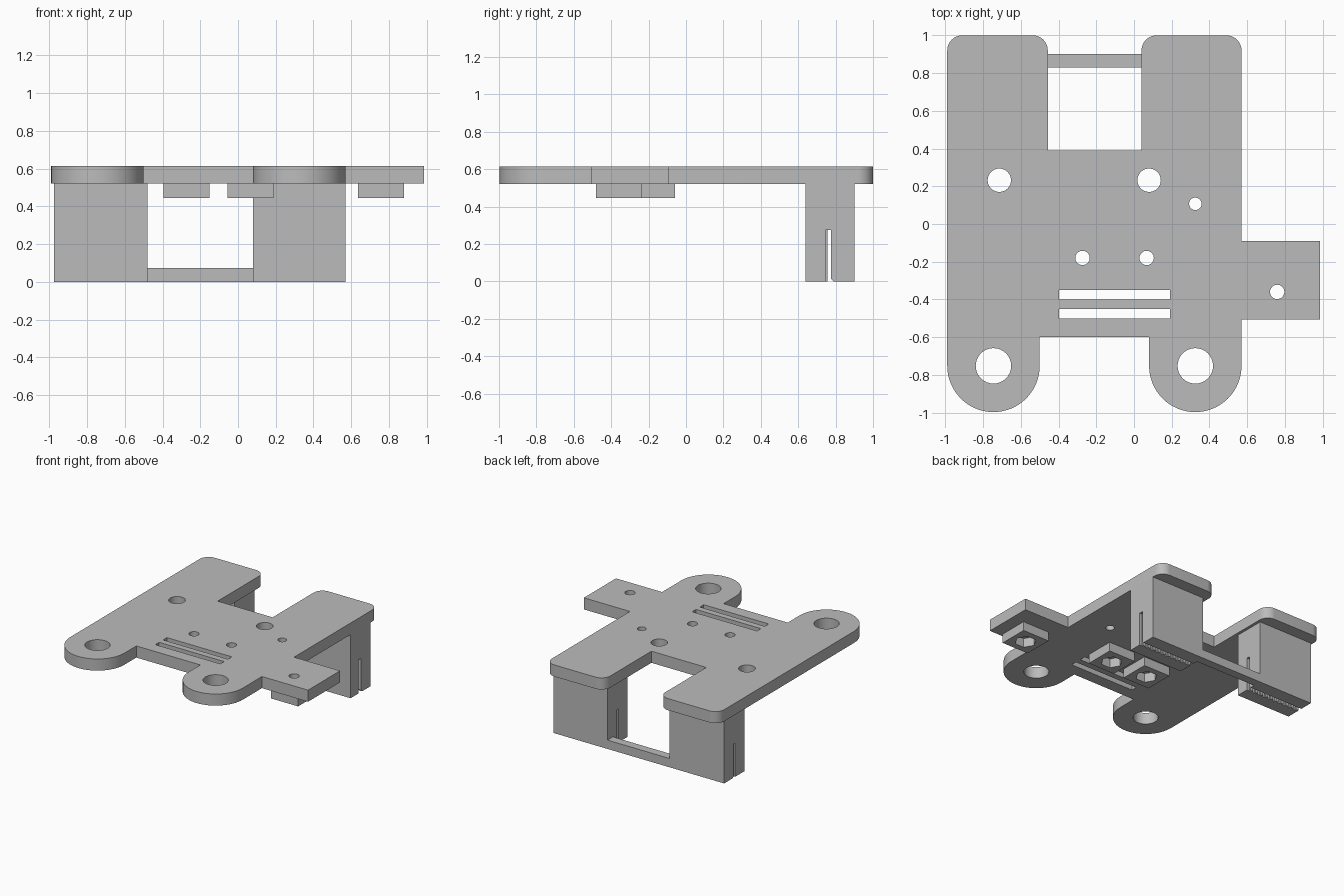
import bpy, bmesh, math
from mathutils import Matrix, Vector

if "Cube" in bpy.data.objects:
    bpy.data.objects.remove(bpy.data.objects["Cube"], do_unlink=True)

grey = bpy.data.materials.new("plain grey")
grey.use_nodes = True
grey.diffuse_color = (0.5, 0.5, 0.5, 1)
grey.node_tree.nodes["Principled BSDF"].inputs["Base Color"].default_value = (0.5, 0.5, 0.5, 1)


def arc(cx, cy, r, start, end, n=12):
    steps = [math.radians(start + (end - start) * i / n) for i in range(n + 1)]
    return [(cx + r * math.cos(a), cy + r * math.sin(a)) for a in steps]


def circle(cx, cy, r, n=32):
    return arc(cx, cy, r, 0, 360, n)[:-1]


def rect(x0, x1, y0, y1):
    return [(x0, y0), (x1, y0), (x1, y1), (x0, y1)]


def finish(name, mesh):
    ob = bpy.data.objects.new(name, mesh)
    bpy.context.collection.objects.link(ob)
    mesh.materials.clear()
    mesh.materials.append(grey)
    bpy.ops.object.select_all(action="DESELECT")
    ob.select_set(True)
    bpy.context.view_layer.objects.active = ob
    bpy.ops.object.shade_smooth_by_angle(angle=math.radians(30))
    return ob


def extrude(name, loops, low, high, along_x=False):
    """Fill an outline with its holes and extrude it along z (or along x)."""
    curve = bpy.data.curves.new(name, "CURVE")
    curve.dimensions = "2D"
    curve.fill_mode = "BOTH"
    curve.extrude = (high - low) / 2
    for loop in loops:
        spline = curve.splines.new("POLY")
        spline.points.add(len(loop) - 1)
        for point, (x, y) in zip(spline.points, loop):
            point.co = (x, y, 0, 1)
        spline.use_cyclic_u = True
    temp = bpy.data.objects.new(name + " outline", curve)
    bpy.context.collection.objects.link(temp)
    graph = bpy.context.evaluated_depsgraph_get()
    mesh = bpy.data.meshes.new_from_object(temp.evaluated_get(graph))
    bpy.data.objects.remove(temp, do_unlink=True)
    bpy.data.curves.remove(curve)
    bm = bmesh.new()
    bm.from_mesh(mesh)
    bmesh.ops.remove_doubles(bm, verts=bm.verts, dist=0.0005)
    bmesh.ops.recalc_face_normals(bm, faces=bm.faces)
    bm.transform(Matrix.Translation((0, 0, (low + high) / 2)))
    if along_x:
        bm.transform(Matrix(((0, 0, 1, 0), (1, 0, 0, 0), (0, 1, 0, 0), (0, 0, 0, 1))))
    bm.to_mesh(mesh)
    bm.free()
    return finish(name, mesh)


def add_box(bm, x, y, z):
    size = Vector((x[1] - x[0], y[1] - y[0], z[1] - z[0]))
    middle = Vector((sum(x), sum(y), sum(z))) / 2
    bmesh.ops.create_cube(bm, size=1, matrix=Matrix.LocRotScale(middle, None, size))


UNDER, TOP, BOSS = 0.52, 0.615, 0.445
LOBES = [(-0.745, -0.752), (0.325, -0.752)]
NUTS = [(-0.273, -0.18), (0.067, -0.18), (0.759, -0.36)]

# Main plate: front lobes, side tab and two rounded rear arms
outline = (
    arc(*LOBES[0], 0.245, 180, 360, 32) + [(-0.5, -0.6), (0.08, -0.6)]
    + arc(*LOBES[1], 0.245, 180, 360, 32)
    + [(0.57, -0.505), (0.987, -0.505), (0.987, -0.09), (0.57, -0.09)]
    + arc(0.49, 0.92, 0.08, 0, 90) + arc(0.12, 0.92, 0.08, 90, 180)
    + [(0.04, 0.39), (-0.457, 0.39)]
    + arc(-0.537, 0.92, 0.08, 0, 90) + arc(-0.91, 0.92, 0.08, 90, 180)
)
holes = [circle(x, y, 0.094) for x, y in LOBES]
holes += [circle(x, 0.232, 0.062) for x in (-0.714, 0.08)]
holes += [circle(x, y, 0.038) for x, y in NUTS]
holes.append(circle(0.325, 0.107, 0.033))
holes += [rect(-0.398, 0.19, y, y + 0.05) for y in (-0.4, -0.5)]
extrude("main_plate", [outline] + holes, UNDER, TOP)

# Nut holders with hexagonal pockets
for name, (x, y) in zip(("right_nut_holder", "left_nut_holder", "tab_nut_holder"), NUTS):
    half = 0.122
    extrude(name, [rect(x - half, x + half, y - half, y + half), circle(x, y, 0.082, 6)], BOSS, UNDER)

# Rear legs with a toothed belt slot open at the bottom
leg_profile = [
    (0.64, 0), (0.745, 0), (0.745, 0.275), (0.776, 0.275), (0.776, 0.014),
    (0.79, 0), (0.9, 0), (0.9, UNDER), (0.64, UNDER),
]
for side, x0, x1 in (("right", -0.975, -0.48), ("left", 0.08, 0.57)):
    extrude(side + "_leg", [leg_profile], x0, x1, along_x=True)
    bm = bmesh.new()
    pitch = (x1 - x0) / 10
    for i in range(10):
        start = x0 + i * pitch
        add_box(bm, (start, start + pitch * 0.5), (0.743, 0.757), (0, 0.275))
    mesh = bpy.data.meshes.new(side + "_belt_teeth")
    bm.to_mesh(mesh)
    bm.free()
    finish(side + "_belt_teeth", mesh)

# Bar joining the legs at the bottom rear
extrude("cross_bar", [rect(-0.48, 0.08, 0.83, 0.9)], 0, 0.072)
